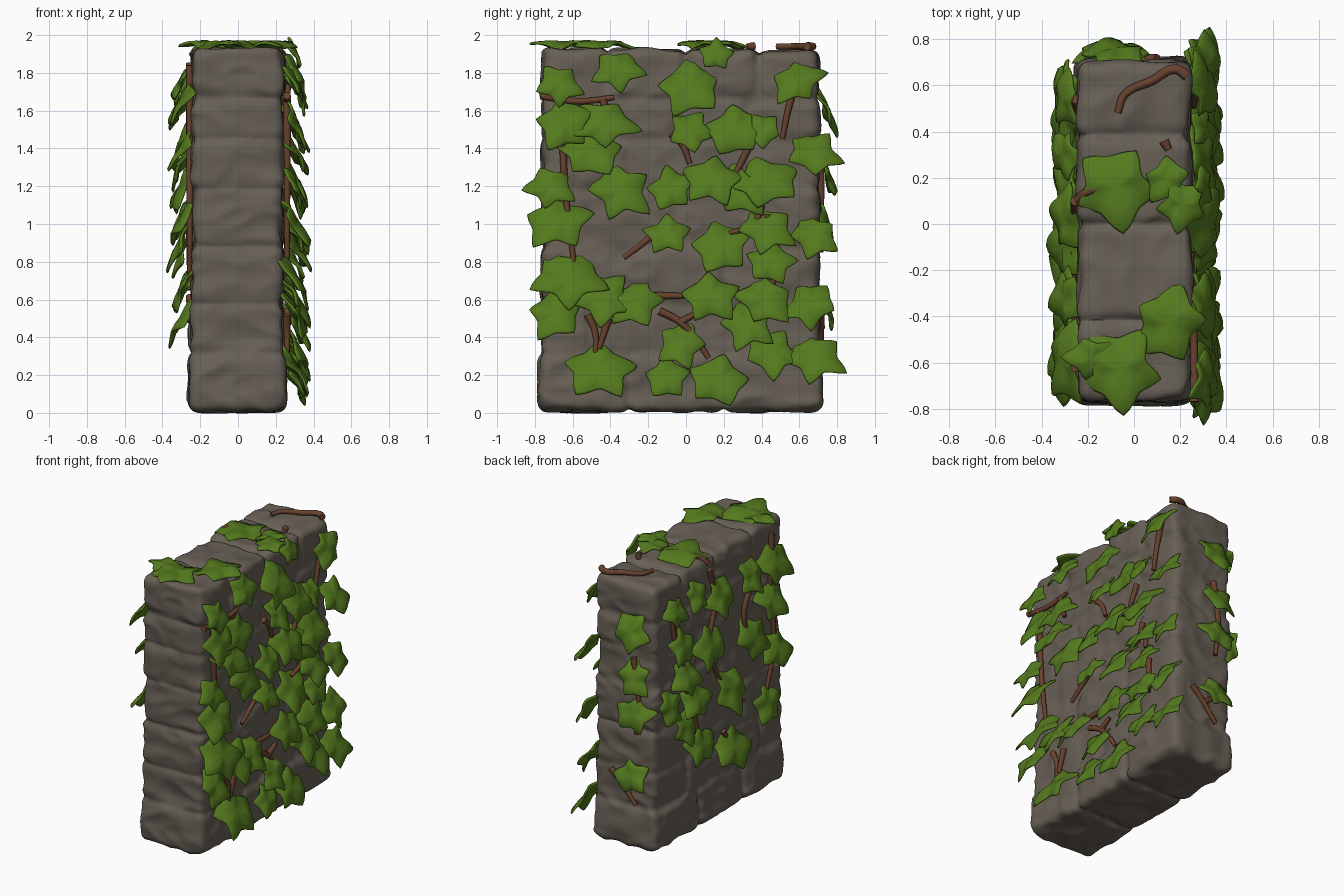
import bpy, bmesh, math, random
from mathutils import Vector, Matrix, noise

if "Cube" in bpy.data.objects:
    bpy.data.objects.remove(bpy.data.objects["Cube"])

random.seed(7)
uni = random.uniform


def material(name, rgb):
    m = bpy.data.materials.new(name)
    m.diffuse_color = (*rgb, 1)
    m.use_nodes = True
    m.node_tree.nodes["Principled BSDF"].inputs["Base Color"].default_value = m.diffuse_color
    return m


STONE = material("warm grey stone", (0.136, 0.116, 0.092))
LEAF = material("ivy green", (0.090, 0.196, 0.013))
STEM = material("stem brown", (0.140, 0.054, 0.028))


def finish(bm, name, mat):
    me = bpy.data.meshes.new(name)
    bm.to_mesh(me)
    bm.free()
    ob = bpy.data.objects.new(name, me)
    bpy.context.collection.objects.link(ob)
    me.materials.append(mat)
    me.polygons.foreach_set("use_smooth", [True] * len(me.polygons))
    return ob


# Wall: courses of stone blocks fused into one weathered lump
def box(bm, x0, x1, y0, y1, z0, z1):
    m = Matrix.Translation(((x0 + x1) / 2, (y0 + y1) / 2, (z0 + z1) / 2))
    m = m @ Matrix.Diagonal((x1 - x0, y1 - y0, z1 - z0, 1))
    verts = bmesh.ops.create_cube(bm, size=1, matrix=m)["verts"]
    edges = {e for v in verts for e in v.link_edges}
    bmesh.ops.bevel(bm, geom=list(edges), offset=0.045, segments=3,
                    profile=0.5, affect='EDGES')


bm = bmesh.new()
box(bm, -0.228, 0.228, -0.745, 0.685, 0.03, 1.88)
courses = [(0.015, 0.31), (0.31, 0.58), (0.58, 0.88), (0.88, 1.19),
           (1.19, 1.45), (1.45, 1.67), (1.67, 1.925)]
for i, (z0, z1) in enumerate(courses):
    if i == 6:
        cuts = [-0.765, -0.42, 0.0, 0.38, 0.705]
    elif i % 2:
        cuts = [-0.765, -0.5, -0.05, 0.33, 0.705]
    else:
        cuts = [-0.765, -0.3, 0.2, 0.705]
    for k in range(len(cuts) - 1):
        low = 0.015 if i == 0 else 0
        a = cuts[k] - (low if k == 0 else 0)
        b = cuts[k + 1] + (low if k == len(cuts) - 2 else 0)
        top = z1 + (uni(-0.015, 0.012) if i == 6 else 0.006)
        box(bm, -0.245 - low + uni(-0.006, 0.01), 0.243 + low + uni(-0.01, 0.006),
            a + 0.002, b - 0.002, z0 - 0.006, top)
wall = finish(bm, "stone_wall", STONE)
rm = wall.modifiers.new("fuse", 'REMESH')
rm.mode, rm.voxel_size = 'VOXEL', 0.016
sm = wall.modifiers.new("soften", 'SMOOTH')
sm.factor, sm.iterations = 0.5, 4
bpy.context.view_layer.objects.active = wall
for mod in ("fuse", "soften"):
    bpy.ops.object.modifier_apply(modifier=mod)
bm = bmesh.new()
bm.from_mesh(wall.data)
bm.normal_update()
for v in bm.verts:
    q = Vector((v.co.x * 4, v.co.y * 4, v.co.z * 6))
    # chipped ledges from folded noise plus broad swells
    d = 0.014 * noise.noise(q) + 0.024 * (0.22 - abs(noise.noise(q * 1.5 + Vector((5, 3, 1)))))
    v.co += v.normal * d
for f in bm.faces:
    f.smooth = True
bm.to_mesh(wall.data)
bm.free()


# Ivy leaf: five uneven pointed lobes, slightly wavy, with a little thickness
def add_leaf(bm, pos, out, tip, size, tilt, spin):
    out, tip = Vector(out), Vector(tip).normalized()
    v = tip * math.cos(tilt) + out * math.sin(tilt)
    n = out * math.cos(tilt) - tip * math.sin(tilt)
    u = v.cross(n)
    rot = Matrix((u, v, n)).transposed() @ Matrix.Rotation(spin, 3, 'Z')
    N, wide, wob = 40, uni(0.95, 1.2), uni(0, 6)
    lobes = [uni(0.12, 0.24) for _ in range(5)]
    rings = {}
    for side in (1, -1):
        for f in (0.5, 0.94, 1.0):
            if f == 1.0 and side < 0:
                continue
            ring = []
            for i in range(N):
                t = 2 * math.pi * i / N
                lobe = lobes[((i + 4) // 8) % 5]
                r = 0.38 + lobe * (1 - abs(math.sin(2.5 * t))) ** 0.9
                r *= (1 + 0.1 * math.sin(t * 2 + wob)) * f * size
                x, y = r * math.sin(t) * wide, r * math.cos(t)
                z = -0.3 * (x * x + 0.8 * y * y) / size + 0.05 * f * size * math.sin(3 * t + wob)
                th = 0.0 if f == 1.0 else 0.008 * side
                ring.append(bm.verts.new(Vector(pos) + rot @ Vector((x, y, z + th))))
            rings[side, f] = ring
        rings[side, 0] = bm.verts.new(Vector(pos) + rot @ Vector((0, 0, 0.008 * side)))
    for i in range(N):
        j = (i + 1) % N
        for side in (1, -1):
            a, b, e = rings[side, 0.5], rings[side, 0.94], rings[1, 1.0]
            for f in ((rings[side, 0], a[j], a[i]), (a[i], a[j], b[j], b[i]),
                      (b[i], b[j], e[j], e[i])):
                bm.faces.new(f if side > 0 else f[::-1])


DOWN = (0, 0, -1)
# Right side leaves: y, z, size
right = [(-.67, 1.74, .21), (-.36, 1.82, .22), (.02, 1.73, .28), (.16, 1.9, .15),
         (.59, 1.76, .22), (-.64, 1.54, .27), (-.44, 1.54, .25), (-.5, 1.39, .27),
         (.26, 1.5, .28), (.02, 1.5, .22), (.41, 1.5, .18), (.68, 1.38, .25),
         (-.72, 1.2, .22), (-.67, 1.02, .29), (-.35, 1.18, .27), (-.08, 1.19, .22),
         (.14, 1.24, .27), (.42, 1.23, .28), (.28, 1.18, .25), (-.1, .95, .21),
         (.19, .89, .29), (.43, .98, .25), (.45, .8, .22), (.68, .94, .22),
         (-.62, .72, .31), (-.44, .62, .27), (-.69, .53, .25), (-.27, .59, .23),
         (.13, .62, .25), (.42, .6, .26), (.66, .58, .25), (.33, .48, .26),
         (-.03, .37, .24), (-.46, .24, .29), (-.1, .19, .21), (.17, .18, .28),
         (.45, .33, .26), (.68, .3, .26)]
left = [(.02, 1.64, .27), (-.56, 1.4, .26), (.14, 1.33, .26), (-.1, .92, .29),
        (.46, 1.44, .22), (.41, 1.2, .24), (.3, 1.0, .24), (-.12, .5, .29),
        (.25, .65, .24), (-.62, 1.02, .26), (-.6, 1.65, .27), (-.33, 1.66, .24),
        (-.36, 1.2, .27), (.6, 1.05, .22), (.54, 1.72, .2), (-.52, .66, .24),
        (.42, .84, .22), (.3, 1.76, .2)]
back = [(-.08, 1.6, .26), (-.1, 1.27, .24), (-.1, 1.0, .23), (-.08, .55, .24)]
# Top leaves: x, y, size
top = [(-.08, .16, .29), (.14, .19, .17), (.21, .08, .18), (.15, -.43, .27),
       (-.06, -.63, .29), (-.18, -.58, .17)]

bm = bmesh.new()
for y, z, s in right:
    add_leaf(bm, (0.31, y, z), (1, 0, 0), DOWN, s * 1.1, uni(.35, .6), uni(-.8, .8))
for y, z, s in left:
    add_leaf(bm, (-0.305, y, z), (-1, 0, 0), DOWN, s * 1.1, uni(.35, .6), uni(-.8, .8))
for x, z, s in back:
    add_leaf(bm, (x, 0.755, z), (0, 1, 0), DOWN, s * 1.05, uni(.2, .4), uni(-.7, .7))
for x, y, s in top:
    add_leaf(bm, (x, y, 1.96), (0, 0, 1), (0.6, -0.8, 0), s * 1.15, uni(-.08, .05), uni(-1, 1))
finish(bm, "ivy_leaves", LEAF)


# Stems: tapered tubes hugging each face
def stems(name, paths, place, radius=0.018):
    cu = bpy.data.curves.new(name, 'CURVE')
    cu.dimensions, cu.bevel_depth, cu.bevel_resolution = '3D', radius, 2
    cu.resolution_u, cu.use_fill_caps = 5, True
    for path in paths:
        sp = cu.splines.new('BEZIER')
        sp.bezier_points.add(len(path) - 1)
        for i, (bp, q) in enumerate(zip(sp.bezier_points, path)):
            bp.co = place(*q)
            bp.radius = 1.15 - 0.4 * i / (len(path) - 1)
            bp.handle_left_type = bp.handle_right_type = 'AUTO'
    cu.materials.append(STEM)
    ob = bpy.data.objects.new(name, cu)
    bpy.context.collection.objects.link(ob)


stems("right_stems", [
    [(-.66, 1.65), (-.64, 1.2), (-.59, .76)], [(-.77, 1.68), (-.58, 1.65), (-.38, 1.67)],
    [(-.44, 1.66), (-.4, 1.5)], [(-.08, 1.48), (-.02, 1.42), (.02, 1.32)],
    [(.59, 1.78), (.54, 1.6), (.51, 1.45)], [(.34, 1.42), (.25, 1.24)],
    [(.4, 1.1), (.36, 1.0), (.23, .95)], [(.43, 1.05), (.43, .9)],
    [(-.13, .98), (-.2, .92), (-.33, .82)], [(-.18, .62), (.03, .62)],
    [(-.14, .54), (-.03, .48), (.06, .38), (.12, .29)], [(-.03, .48), (.06, .53)],
    [(-.52, .52), (-.48, .42), (-.48, .32)], [(-.41, .5), (-.46, .34)],
    [(.46, .8), (.46, .55)]], lambda y, z: (0.26, y, z))
stems("left_stems", [
    [(-.62, 1.84), (-.6, 1.5), (-.64, 1.0), (-.55, .7)], [(-.4, 1.6), (-.3, 1.35), (-.4, 1.15)],
    [(.1, 1.85), (.03, 1.6), (.1, 1.3), (-.08, .9)], [(-.12, .98), (-.2, .8), (-.3, .75)],
    [(.42, 1.4), (.38, 1.1), (.28, .9), (.22, .65)], [(-.06, .62), (-.14, .48)],
    [(.54, 1.75), (.48, 1.4)]], lambda y, z: (-0.255, y, z))
stems("back_stems", [
    [(-.08, 1.4), (-.12, 1.15), (-.1, .85)], [(.1, .55), (0, .45), (-.1, .33)],
    [(0, .45), (-.08, .52)]], lambda x, z: (x, 0.715, z))
stems("top_stems", [
    [(.23, .64), (.18, .67), (.08, .62), (-.04, .56), (-.07, .48)],
    [(-.24, .1), (-.2, .14), (-.1, .16)], [(.13, .36), (.15, .32)]],
    lambda x, y: (x, y, 1.94 if x > -.22 else 1.89), 0.02)
